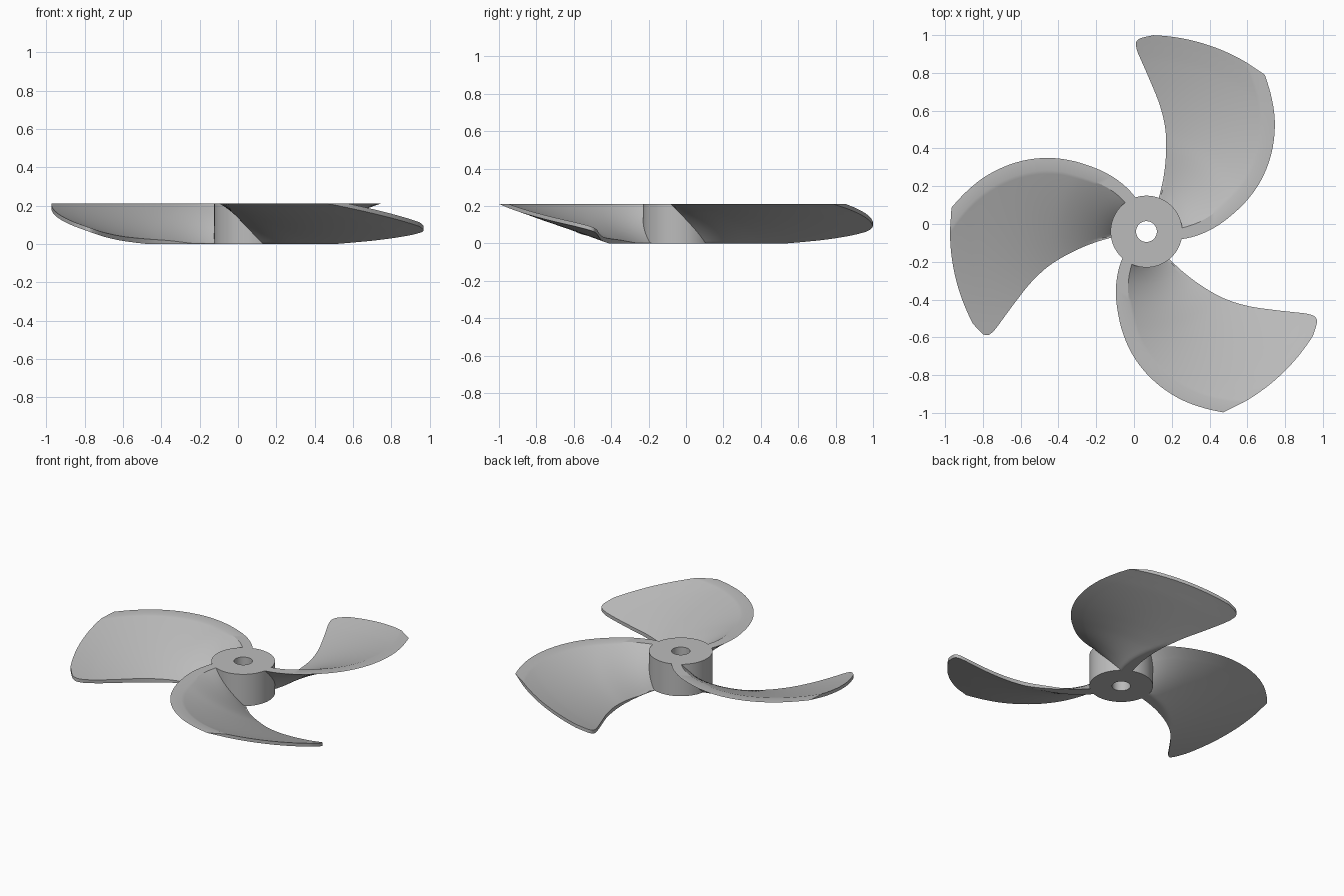
import bpy, bmesh, math
from mathutils import Matrix

cube = bpy.data.objects.get("Cube")
if cube:
    bpy.data.objects.remove(cube, do_unlink=True)

HEIGHT = 0.21
PITCH = 0.0034          # rise per degree of the helical blade
CENTRE = (0.066, -0.04, 0)

metal = bpy.data.materials.new("light grey metal")
metal.use_nodes = True
grey = (0.5, 0.5, 0.5, 1)
metal.diffuse_color = grey
metal.node_tree.nodes["Principled BSDF"].inputs["Base Color"].default_value = grey


def finish(bm, name, angle):
    bmesh.ops.remove_doubles(bm, verts=bm.verts, dist=0.0002)
    bmesh.ops.recalc_face_normals(bm, faces=bm.faces)
    mesh = bpy.data.meshes.new(name)
    bm.to_mesh(mesh)
    bm.free()
    mesh.materials.append(metal)
    obj = bpy.data.objects.new(name, mesh)
    bpy.context.collection.objects.link(obj)
    obj.matrix_world = Matrix.Translation(CENTRE) @ Matrix.Rotation(math.radians(angle), 4, 'Z')
    bpy.ops.object.select_all(action='DESELECT')
    obj.select_set(True)
    bpy.context.view_layer.objects.active = obj
    bpy.ops.object.shade_smooth_by_angle(angle=math.radians(30))
    return obj


def bridge(bm, rows, closed=False):
    for a, b in zip(rows, rows[1:]):
        n = len(a)
        for i in range(n if closed else n - 1):
            j = (i + 1) % n
            bm.faces.new((a[i], a[j], b[j], b[i]))


def polar(radius, degrees, z):
    a = math.radians(degrees)
    return (radius * math.cos(a), radius * math.sin(a), z)


# Hub: cylinder with a bored shaft hole
bm = bmesh.new()
profile = [(0.055, 0), (0.19, 0), (0.19, HEIGHT), (0.055, HEIGHT)]
rings = [[bm.verts.new(polar(r, i * 5, z)) for i in range(72)] for r, z in profile]
bridge(bm, rings + rings[:1], closed=True)
finish(bm, "hub", 0)

# Blade outline: radius, leading angle, trailing angle, width of flat top edge
outline = [
    (0.17, -14, 69.5, 19), (0.28, -3.5, 72, 13.5), (0.44, 9.5, 76.3, 10),
    (0.55, 16.8, 79.5, 8), (0.66, 23.8, 83.5, 7.2), (0.78, 32, 88, 6.8),
    (0.9, 41, 91.6, 6.6), (0.98, 47.8, 93.2, 6.5), (1.02, 51.3, 92.3, 6.5),
    (1.04, 53, 88, 6.5),
]


def smooth_rows(points, steps):
    # Cubic through the points, with tangents measured against radius
    def slope(i, c):
        lo, hi = max(i - 1, 0), min(i + 1, len(points) - 1)
        return (points[hi][c] - points[lo][c]) / (points[hi][0] - points[lo][0])
    for i in range(len(points) - 1):
        p, q = points[i], points[i + 1]
        d = q[0] - p[0]
        for s in range(steps):
            t = s / steps
            row = [p[0] + d * t]
            for c in (1, 2, 3):
                row.append((2*t**3 - 3*t**2 + 1) * p[c] + (t**3 - 2*t**2 + t) * d * slope(i, c)
                           + (3*t**2 - 2*t**3) * q[c] + (t**3 - t**2) * d * slope(i + 1, c))
            yield row
    yield points[-1]


def build_blade(name, angle, columns=28):
    bm = bmesh.new()
    upper, lower = [], []
    for r, lead, trail, strip in smooth_rows(outline, 5):
        span = trail - lead - strip
        angles = [lead] + [lead + strip + span * i / columns for i in range(columns + 1)]
        low = [HEIGHT - PITCH * (a - lead) for a in angles]
        upper.append([bm.verts.new(polar(r, a, min(HEIGHT, max(0.003, z + PITCH * strip))))
                      for a, z in zip(angles, low)])
        lower.append([bm.verts.new(polar(r, a, max(0, z))) for a, z in zip(angles, low)])
    # Both skins, then the trailing edge, tip and root walls
    bridge(bm, upper)
    bridge(bm, lower)
    bridge(bm, [[r[-1] for r in upper], [r[-1] for r in lower]])
    bridge(bm, [upper[-1], lower[-1]])
    bridge(bm, [upper[0], lower[0]])
    return finish(bm, name, angle)


for k in range(3):
    build_blade("blade_%d" % (k + 1), 120 * k)
